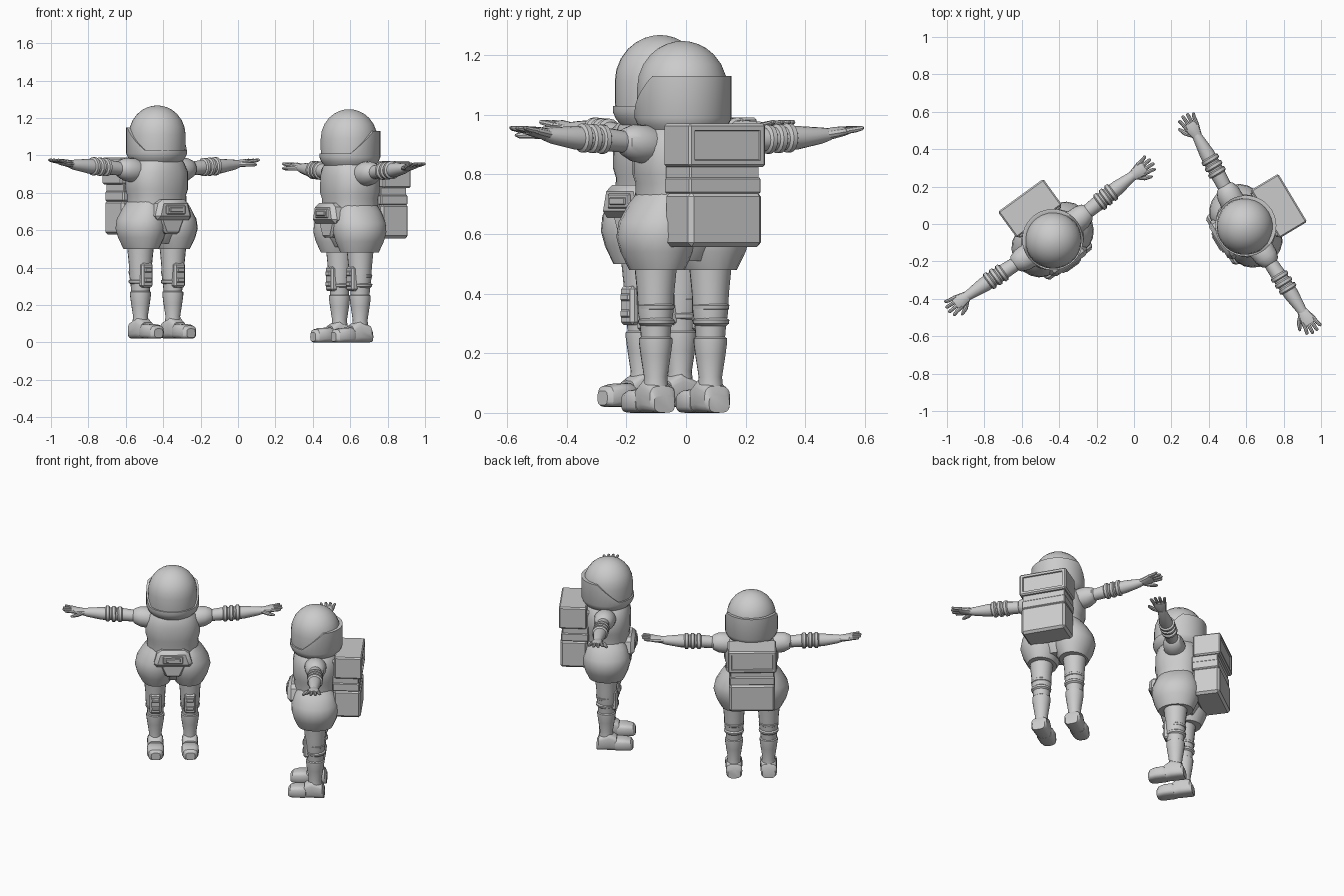
import bpy, bmesh, math
from mathutils import Matrix, Vector

if "Cube" in bpy.data.objects:
    bpy.data.objects.remove(bpy.data.objects["Cube"])

grey = bpy.data.materials.new("plain grey")
grey.use_nodes = True
grey.diffuse_color = (0.6, 0.6, 0.6, 1)
grey.node_tree.nodes["Principled BSDF"].inputs["Base Color"].default_value = (0.6, 0.6, 0.6, 1)
parts = []


def finish(name, bm, mirror=False):
    """Turn a bmesh into an object, optionally with its mirror image across x."""
    bmesh.ops.recalc_face_normals(bm, faces=bm.faces)
    if mirror:
        copy = bmesh.ops.duplicate(bm, geom=bm.verts[:] + bm.edges[:] + bm.faces[:])["geom"]
        for v in copy:
            if isinstance(v, bmesh.types.BMVert):
                v.co.x *= -1
        bmesh.ops.reverse_faces(bm, faces=[f for f in copy if isinstance(f, bmesh.types.BMFace)])
    mesh = bpy.data.meshes.new(name)
    bm.to_mesh(mesh)
    bm.free()
    mesh.materials.append(grey)
    ob = bpy.data.objects.new(name, mesh)
    bpy.context.collection.objects.link(ob)
    parts.append(ob)
    return ob


def skin(bm, rings, axis="z", sides=20, power=1.0, centre=(0, 0)):
    """Skin rings (position, half width, half depth, shift, shift) along an axis."""
    loops = []
    for t, a, b, *shift in rings:
        u, w = shift if shift else centre
        loop = []
        for i in range(sides):
            ang = math.tau * i / sides
            c, s = math.cos(ang), math.sin(ang)
            p = u + a * math.copysign(abs(c) ** power, c)
            q = w + b * math.copysign(abs(s) ** power, s)
            k = t(ang) if callable(t) else t
            loop.append(bm.verts.new({"z": (p, q, k), "x": (k, p, q), "y": (p, k, q)}[axis]))
        loops.append(loop)
    for lo, hi in zip(loops, loops[1:]):
        for i in range(sides):
            j = (i + 1) % sides
            bm.faces.new((lo[i], lo[j], hi[j], hi[i]))
    bm.faces.new(loops[0])
    bm.faces.new(loops[-1])


def loft(name, rings, mirror=False, **kw):
    bm = bmesh.new()
    skin(bm, rings, **kw)
    return finish(name, bm, mirror)


def box(name, lo, hi, bevel=0.01, mirror=False, panel=0, top=1.0):
    """Bevelled box; panel insets the back face, top scales the upper width."""
    lo, hi = Vector(lo), Vector(hi)
    bm = bmesh.new()
    bmesh.ops.create_cube(bm, size=1)
    for v in bm.verts:
        wide = top if v.co.z > 0 else 1
        v.co = Vector([(lo[i] + hi[i]) / 2 + v.co[i] * (hi[i] - lo[i]) * (wide if i == 0 else 1)
                       for i in range(3)])
    bmesh.ops.bevel(bm, geom=bm.edges[:], offset=bevel, segments=1, affect="EDGES")
    if panel:
        back = max(bm.faces, key=lambda f: f.calc_center_median().y)
        bmesh.ops.inset_individual(bm, faces=[back], thickness=panel)
        bmesh.ops.inset_individual(bm, faces=[back], thickness=0.003, depth=-0.008)
    return finish(name, bm, mirror)


# Helmet: glass dome and a rear shell that drops to a low band at the front
dome = [(0.98, 0.148, 0.148), (1.03, 0.152, 0.152)]
dome += [(1.09 + 0.157 * math.sin(a), 0.152 * math.cos(a), 0.152 * math.cos(a))
         for a in [math.radians(d) for d in (0, 15, 30, 45, 58, 70, 80, 87)]]
loft("helmet_dome", dome, sides=28, centre=(0, -0.005))


def rim(ang):
    ramp = (0.5 + math.sin(ang)) / 0.84
    return 1.01 + 0.12 * min(1, max(0, ramp))


loft("helmet_shell", [(0.945, 0.135, 0.135), (0.965, 0.152, 0.152), (0.99, 0.163, 0.163),
                      (rim, 0.163, 0.163), (rim, 0.149, 0.149)], sides=36)

# Torso, pelvis and padded hips
loft("torso", [(0.64, 0.15, 0.125), (0.72, 0.16, 0.138), (0.77, 0.158, 0.138),
               (0.80, 0.168, 0.146), (0.89, 0.168, 0.145), (0.94, 0.145, 0.135),
               (0.97, 0.12, 0.12)], sides=24, power=0.85)
loft("pelvis", [(0.51, 0.09, 0.08), (0.58, 0.15, 0.125), (0.66, 0.18, 0.138),
                (0.74, 0.155, 0.13)], sides=24)
loft("hip_padding", [(0.48, 0.087, 0.108), (0.54, 0.118, 0.135), (0.59, 0.132, 0.148),
                     (0.64, 0.122, 0.146), (0.70, 0.085, 0.125), (0.74, 0.05, 0.1)],
     mirror=True, centre=(0.102, 0))

# Front belt pack with buckle and lower flap
box("belt_pack", (-0.125, -0.172, 0.635), (0.125, -0.08, 0.745), 0.022, top=0.75)
box("buckle_frame", (-0.062, -0.18, 0.665), (0.062, -0.16, 0.715), 0.005)
box("buckle", (-0.045, -0.186, 0.677), (0.045, -0.17, 0.703), 0.004)
box("front_flap", (-0.045, -0.148, 0.56), (0.045, -0.08, 0.65), 0.012, top=1.9)

# Legs, boots and feet
leg_x = 0.107
loft("legs", [(0.24, 0.048, 0.05), (0.29, 0.052, 0.054), (0.34, 0.06, 0.06),
              (0.40, 0.062, 0.063), (0.50, 0.072, 0.073)], mirror=True, centre=(leg_x, 0))
loft("boots", [(0.03, 0.047, 0.05), (0.08, 0.043, 0.044), (0.12, 0.039, 0.04),
               (0.19, 0.05, 0.051), (0.235, 0.056, 0.057), (0.25, 0.056, 0.057),
               (0.255, 0.048, 0.05)], mirror=True, centre=(leg_x, 0))
loft("feet", [(0.058, 0.04, 0.03, leg_x, 0.031), (0.045, 0.05, 0.045, leg_x, 0.045),
              (-0.02, 0.05, 0.058, leg_x, 0.058), (-0.065, 0.044, 0.044, leg_x, 0.044)],
     mirror=True, axis="y", power=0.6)
loft("toe_caps", [(-0.055, 0.047, 0.036, leg_x, 0.036), (-0.07, 0.053, 0.04, leg_x, 0.04),
                  (-0.12, 0.053, 0.039, leg_x, 0.039), (-0.152, 0.044, 0.035, leg_x, 0.035),
                  (-0.166, 0.028, 0.024, leg_x, 0.03)], mirror=True, axis="y", power=0.6)

# Knee pads with raised ribs, and creases behind the knees
box("knee_pads", (leg_x - 0.036, -0.07, 0.275), (leg_x + 0.036, -0.03, 0.405), 0.01, True)
for i, z in enumerate((0.30, 0.355)):
    box(f"knee_rib_{i}", (leg_x - 0.025, -0.077, z), (leg_x + 0.025, -0.06, z + 0.026), 0.005, True)
for i, z in enumerate((0.305, 0.355)):
    loft(f"knee_crease_{i}", [(z - 0.014, 0.05, 0.05), (z - 0.006, 0.06, 0.06),
                              (z + 0.006, 0.062, 0.062), (z + 0.014, 0.052, 0.052)],
         mirror=True, centre=(leg_x, 0.004))

# Arms: shoulder pad, sleeve, three cuff rings
loft("shoulders", [(0.10, 0.058, 0.055, 0.005, 0.895), (0.15, 0.068, 0.066, 0.005, 0.9),
                   (0.20, 0.064, 0.062, 0.008, 0.905), (0.235, 0.05, 0.046, 0.01, 0.908),
                   (0.245, 0.036, 0.034, 0.01, 0.91)], mirror=True, axis="x")
loft("sleeves", [(0.22, 0.037, 0.036, 0.01, 0.908), (0.32, 0.041, 0.04, 0.015, 0.918),
                 (0.44, 0.04, 0.039, 0.02, 0.923), (0.53, 0.028, 0.027, 0.023, 0.93),
                 (0.56, 0.024, 0.02, 0.024, 0.934)], mirror=True, axis="x", sides=16)
for i in range(3):
    x = 0.325 + i * 0.038
    y, z = 0.015 + i * 0.002, 0.918 + i * 0.002
    loft(f"cuff_ring_{i}", [(x - 0.016, 0.038, 0.038, y, z), (x - 0.008, 0.05, 0.049, y, z),
                            (x + 0.008, 0.05, 0.049, y, z), (x + 0.016, 0.038, 0.038, y, z)],
         mirror=True, axis="x", sides=16)

# Gloves: palm, four fingers and a thumb
bm = bmesh.new()
skin(bm, [(0.535, 0.024, 0.02, 0.024, 0.932), (0.57, 0.034, 0.02, 0.024, 0.938),
          (0.605, 0.042, 0.017, 0.026, 0.944), (0.625, 0.04, 0.012, 0.027, 0.947)],
     axis="x", sides=12)
for k, tip in enumerate((0.668, 0.68, 0.678, 0.665)):
    y = -0.004 + k * 0.02
    spread = (k - 1.5) * 0.004
    skin(bm, [(0.60, 0.011, 0.011, y, 0.945), (0.64, 0.010, 0.010, y + spread, 0.951),
              (tip - 0.006, 0.009, 0.008, y + spread * 2, 0.955),
              (tip, 0.004, 0.004, y + spread * 2, 0.956)], axis="x", sides=8)
skin(bm, [(0.55, 0.014, 0.014, 0.012, 0.932), (0.585, 0.014, 0.012, -0.02, 0.932),
          (0.62, 0.010, 0.010, -0.036, 0.931), (0.632, 0.004, 0.004, -0.04, 0.931)],
     axis="x", sides=8)
finish("gloves", bm, mirror=True)

# Backpack: upper unit with framed panel, two spacer bands, lower unit
box("pack_upper", (-0.15, 0.12, 0.825), (0.15, 0.292, 0.97), 0.008, panel=0.02)
box("pack_band_upper", (-0.135, 0.11, 0.785), (0.135, 0.272, 0.83), 0.004)
box("pack_band_lower", (-0.14, 0.11, 0.735), (0.14, 0.278, 0.79), 0.006)
box("pack_lower", (-0.142, 0.115, 0.557), (0.142, 0.284, 0.74), 0.014)
box("pack_mount", (-0.11, 0.05, 0.6), (0.11, 0.14, 0.93), 0.01)

# Smooth shading with sharp edges kept
bpy.ops.object.select_all(action="DESELECT")
for ob in parts:
    ob.select_set(True)
bpy.context.view_layer.objects.active = parts[0]
bpy.ops.object.shade_smooth_by_angle(angle=math.radians(32))

# Stand two figures side by side, turned different ways
first = Matrix.Translation((-0.435, -0.083, 0.02)) @ Matrix.Rotation(math.radians(36), 4, "Z")
second = Matrix.Translation((0.598, -0.01, 0)) @ Matrix.Rotation(math.radians(-59), 4, "Z")
for ob in parts:
    twin = ob.copy()
    twin.name = "second_" + ob.name
    bpy.context.collection.objects.link(twin)
    ob.matrix_world = first
    twin.matrix_world = second
